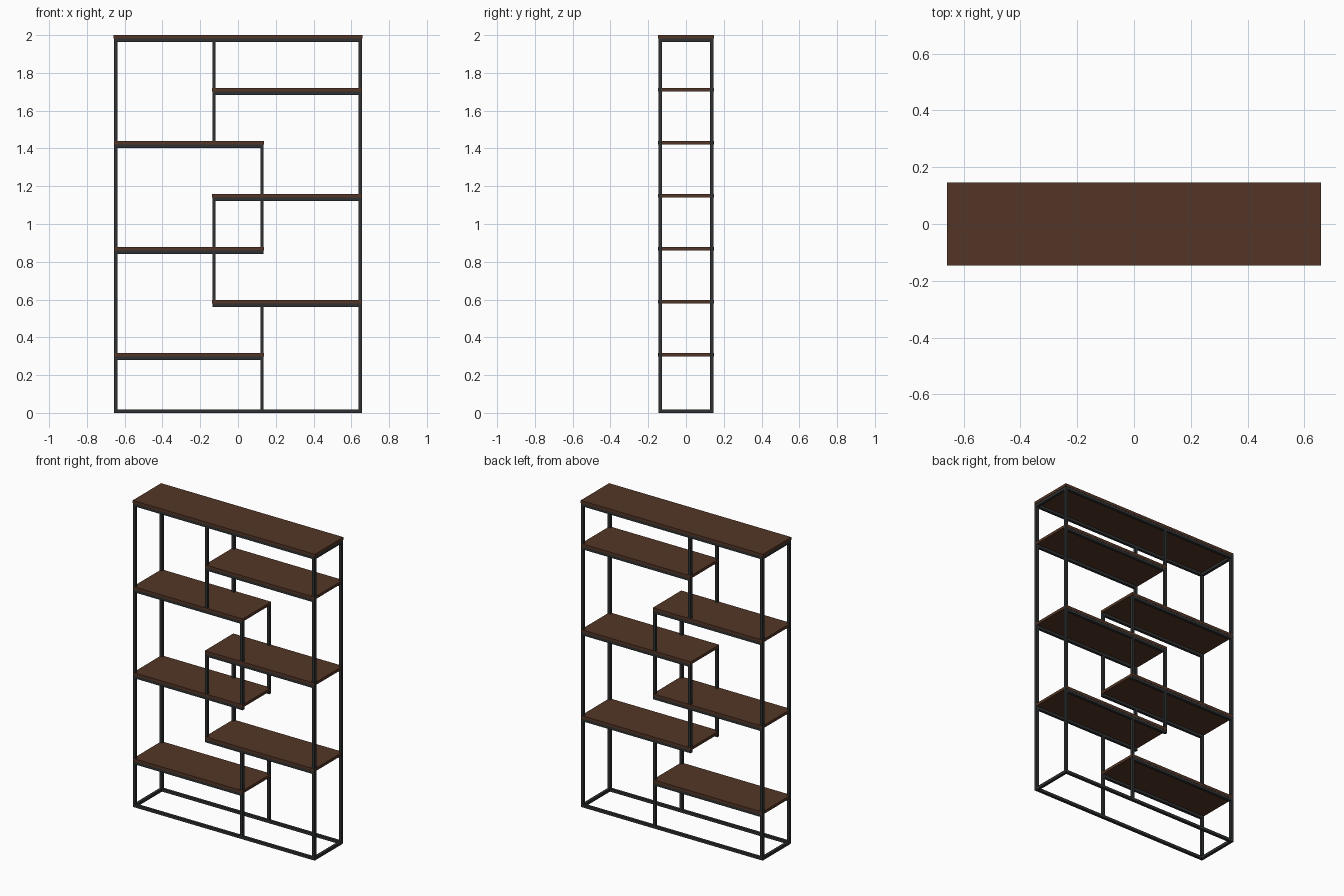
import bpy

if "Cube" in bpy.data.objects:
    bpy.data.objects.remove(bpy.data.objects["Cube"])


def material(name, rgb):
    m = bpy.data.materials.new(name)
    m.diffuse_color = (*rgb, 1.0)
    m.use_nodes = True
    m.node_tree.nodes["Principled BSDF"].inputs["Base Color"].default_value = m.diffuse_color
    return m


WOOD = material("dark brown wood", (0.088, 0.036, 0.019))
METAL = material("charcoal metal", (0.028, 0.030, 0.031))


def box(name, x, y, z, mat):
    """Box from (min, max) ranges on each axis."""
    verts = [(a, b, c) for a in x for b in y for c in z]
    faces = [(0, 1, 3, 2), (4, 6, 7, 5), (0, 4, 5, 1),
             (2, 3, 7, 6), (0, 2, 6, 4), (1, 5, 7, 3)]
    mesh = bpy.data.meshes.new(name)
    mesh.from_pydata(verts, [], faces)
    mesh.materials.append(mat)
    obj = bpy.data.objects.new(name, mesh)
    bpy.context.collection.objects.link(obj)
    return obj


T = 0.018            # tube and board thickness
X, Y = 0.656, 0.146  # outer size of the metal frame
MID = 0.136          # outer edge of the inner posts
STEP = 0.2805        # shelf spacing
SIDES = {"front": (-Y, -Y + T), "back": (Y - T, Y)}


def top_of(i):
    """Top height of shelf i, counted down from the top board (0)."""
    return 2.0 - STEP * i


def posts(name, x0, z0, z1):
    for side, y in SIDES.items():
        box(f"{side}_{name}", (x0, x0 + T), y, (z0, z1), METAL)


def rails(name, x0, x1, z0):
    for side, y in SIDES.items():
        box(f"{side}_{name}", (x0, x1), y, (z0, z0 + T), METAL)


# outer corner posts
posts("left_post", -X, 0, 2 - T)
posts("right_post", X - T, 0, 2 - T)

# rectangular base and top frames
for label, z in (("base", 0), ("top", 2 - 2 * T)):
    rails(f"{label}_rail", -X + T, X - T, z)
    for side, x0 in (("left", -X), ("right", X - T)):
        box(f"{side}_{label}_rail", (x0, x0 + T), (-Y + T, Y - T), (z, z + T), METAL)

# top board
box("top_board", (-0.658, 0.658), (-0.147, 0.147), (2 - T, 2), WOOD)

# staggered shelves: odd ones on the right, even ones on the left
for i in range(1, 7):
    z = top_of(i)
    x0, x1 = (-MID - 0.001, X - 0.001) if i % 2 else (-X + 0.001, MID + 0.001)
    box(f"shelf_board_{i}", (x0, x1), (-0.147, 0.147), (z - T, z), WOOD)
    rails(f"shelf_rail_{i}", x0 + 0.002, x1 - 0.002, z - 2 * T)

# short inner posts joining the shelves
posts("upper_inner_post", -MID, top_of(2), 2 - 2 * T)
posts("middle_right_inner_post", MID - T, top_of(4) - 2 * T, top_of(2) - T)
posts("middle_left_inner_post", -MID, top_of(5) - 2 * T, top_of(3) - T)
posts("lower_inner_post", MID - T, 0, top_of(5) - 2 * T)
